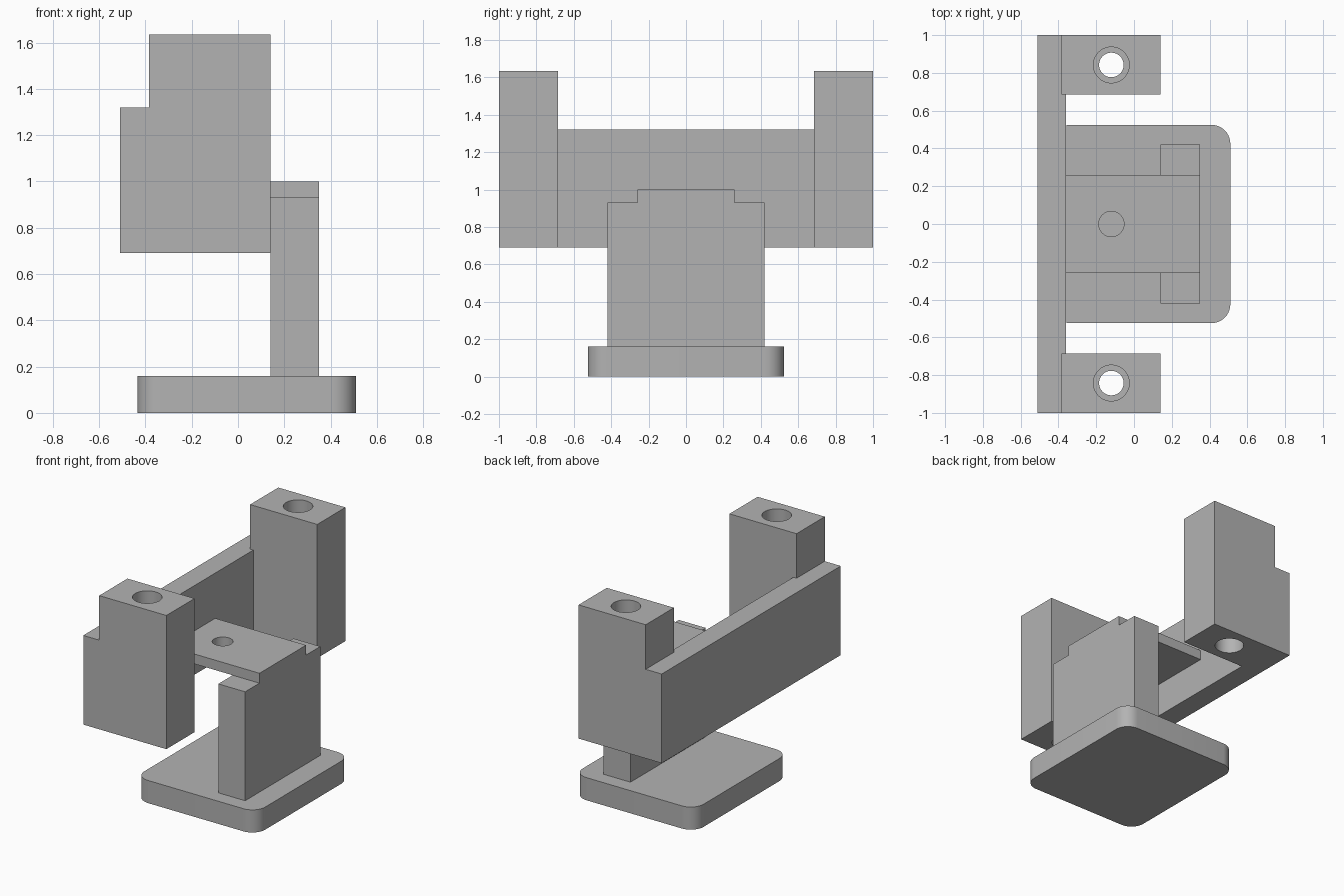
import bpy
import bmesh
import math
from mathutils import Vector

default = bpy.data.objects.get("Cube")
if default:
    bpy.data.objects.remove(default, do_unlink=True)

grey = bpy.data.materials.new("plain grey")
grey.use_nodes = True
COLOUR = (0.45, 0.45, 0.45, 1)
grey.diffuse_color = COLOUR
grey.node_tree.nodes["Principled BSDF"].inputs["Base Color"].default_value = COLOUR


def finish(name, bm):
    bmesh.ops.recalc_face_normals(bm, faces=bm.faces)
    mesh = bpy.data.meshes.new(name)
    bm.to_mesh(mesh)
    bm.free()
    mesh.materials.append(grey)
    obj = bpy.data.objects.new(name, mesh)
    bpy.context.collection.objects.link(obj)
    return obj


def prism(name, profile, y0, y1):
    """Extrude an (x, z) profile from y0 to y1."""
    bm = bmesh.new()
    face = bm.faces.new([bm.verts.new((x, y0, z)) for x, z in profile])
    out = bmesh.ops.extrude_face_region(bm, geom=[face])
    verts = [g for g in out["geom"] if isinstance(g, bmesh.types.BMVert)]
    bmesh.ops.translate(bm, vec=Vector((0, y1 - y0, 0)), verts=verts)
    return finish(name, bm)


def box(name, x0, x1, y0, y1, z0, z1):
    return prism(name, [(x0, z0), (x1, z0), (x1, z1), (x0, z1)], y0, y1)


def combine(target, tool, operation):
    mod = target.modifiers.new("combine", "BOOLEAN")
    mod.operation = operation
    mod.solver = "EXACT"
    mod.object = tool
    activate(target)
    bpy.ops.object.modifier_apply(modifier=mod.name)
    bpy.data.objects.remove(tool, do_unlink=True)


def activate(obj):
    bpy.ops.object.select_all(action="DESELECT")
    obj.select_set(True)
    bpy.context.view_layer.objects.active = obj


def drill(target, y, radius, z0, z1):
    bm = bmesh.new()
    bmesh.ops.create_cone(bm, cap_ends=True, segments=48, radius1=radius,
                          radius2=radius, depth=z1 - z0)
    bmesh.ops.translate(bm, vec=Vector((HOLE_X, y, (z0 + z1) / 2)), verts=bm.verts)
    tool = finish("drill", bm)
    tool.hide_render = True
    combine(target, tool, "DIFFERENCE")


def smooth(obj):
    activate(obj)
    bpy.ops.object.shade_smooth_by_angle(angle=math.radians(30))


HOLE_X = -0.12
LOW, BEAM_TOP, BLOCK_TOP = 0.69, 1.32, 1.635
BACK, INNER, STEP, FACE = -0.51, -0.36, -0.385, 0.14
BLOCK_Y = 0.685

# Base with rounded upright corners
base = box("base", -0.435, 0.51, -0.525, 0.525, 0, 0.16)
bm = bmesh.new()
bm.from_mesh(base.data)
uprights = [e for e in bm.edges if abs(e.verts[0].co.z - e.verts[1].co.z) > 0.1]
bmesh.ops.bevel(bm, geom=uprights, offset=0.1, segments=10, profile=0.5,
                affect="EDGES")
bm.to_mesh(base.data)
bm.free()
smooth(base)

# Upright column and the drilled shelf resting on it
box("column", FACE, 0.35, -0.42, 0.42, 0.16, 0.93)
shelf = box("shelf", INNER, 0.35, -0.26, 0.26, 0.93, 1.0)
drill(shelf, 0, 0.067, 0.9, 1.1)
smooth(shelf)

# Crossbeam with a stepped block at each end
frame = box("crossbeam_frame", BACK, INNER, -BLOCK_Y, BLOCK_Y, LOW, BEAM_TOP)
step_profile = [(BACK, LOW), (FACE, LOW), (FACE, BLOCK_TOP),
                (STEP, BLOCK_TOP), (STEP, BEAM_TOP), (BACK, BEAM_TOP)]
for side in (-1, 1):
    ends = sorted((side * BLOCK_Y, side))
    combine(frame, prism("end_block", step_profile, *ends), "UNION")

# Narrow through hole, widened from both ends
for side in (-1, 1):
    y = side * 0.842
    drill(frame, y, 0.065, LOW - 0.1, BLOCK_TOP + 0.1)
    drill(frame, y, 0.095, LOW - 0.1, 1.11)
    drill(frame, y, 0.095, 1.21, BLOCK_TOP + 0.1)
smooth(frame)
